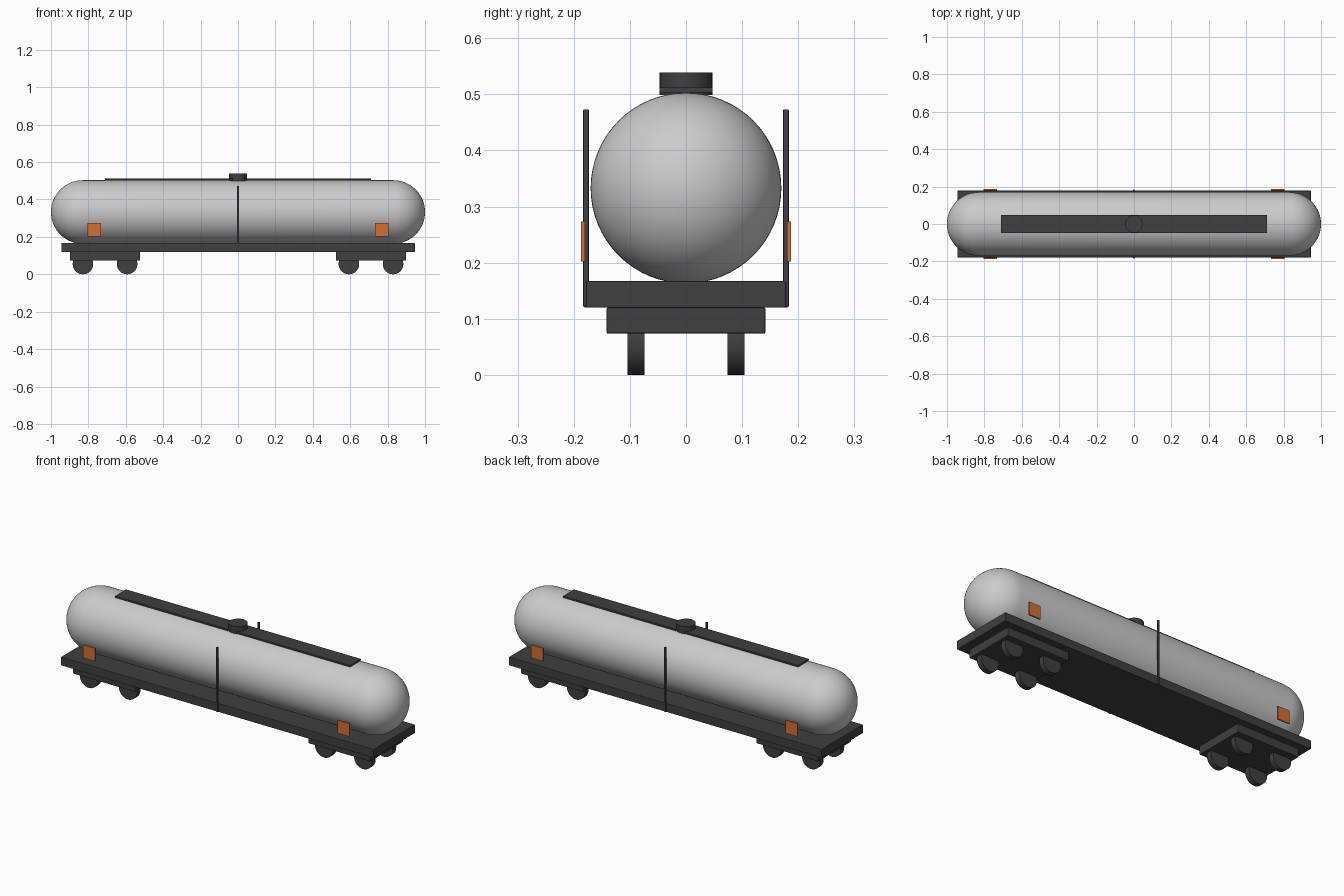
import bpy, bmesh, math
from mathutils import Matrix

if "Cube" in bpy.data.objects:
    bpy.data.objects.remove(bpy.data.objects["Cube"])


def material(name, color):
    m = bpy.data.materials.new(name)
    m.diffuse_color = color
    m.use_nodes = True
    m.node_tree.nodes["Principled BSDF"].inputs["Base Color"].default_value = m.diffuse_color
    return m


DARK = material("dark_grey", (0.05, 0.05, 0.05, 1))
ORANGE = material("orange", (0.62, 0.16, 0.04, 1))


def finish(name, bm, mat=None, bevel=0, smooth=False):
    me = bpy.data.meshes.new(name)
    bm.normal_update()
    bm.to_mesh(me)
    bm.free()
    ob = bpy.data.objects.new(name, me)
    bpy.context.collection.objects.link(ob)
    if mat:
        me.materials.append(mat)
    if bevel:
        b = ob.modifiers.new("bevel", 'BEVEL')
        b.width, b.segments = bevel, 2
    if smooth:
        bpy.ops.object.select_all(action='DESELECT')
        ob.select_set(True)
        bpy.context.view_layer.objects.active = ob
        bpy.ops.object.shade_smooth_by_angle(angle=math.radians(35))
    return ob


def box(name, center, size, mat=DARK, bevel=0):
    bm = bmesh.new()
    bmesh.ops.create_cube(bm, size=1, matrix=Matrix.Translation(center) @ Matrix.Diagonal((*size, 1)))
    return finish(name, bm, mat, bevel)


def cylinder(name, center, r, depth, axis='Z', mat=DARK):
    rot = Matrix.Rotation(math.pi / 2, 4, 'X') if axis == 'Y' else Matrix()
    bm = bmesh.new()
    bmesh.ops.create_cone(bm, cap_ends=True, segments=40, radius1=r, radius2=r, depth=depth,
                          matrix=Matrix.Translation(center) @ rot)
    return finish(name, bm, mat, smooth=True)


# tank: sphere along x, split at the equator and stretched to a capsule
R = 0.17
bm = bmesh.new()
bmesh.ops.create_uvsphere(bm, u_segments=64, v_segments=32, radius=R,
                          matrix=Matrix.Rotation(math.pi / 2, 4, 'Y'))
bmesh.ops.bisect_plane(bm, geom=bm.verts[:] + bm.edges[:] + bm.faces[:],
                       plane_co=(0, 0, 0), plane_no=(1, 0, 0), clear_inner=True)
for v in bm.verts:
    v.co.x += 1 - R
rim = [e for e in bm.edges if e.is_boundary]
new = bmesh.ops.extrude_edge_only(bm, edges=rim)["geom"]
for v in new:
    if isinstance(v, bmesh.types.BMVert):
        v.co.x = 0
bmesh.ops.mirror(bm, geom=bm.verts[:] + bm.edges[:] + bm.faces[:], axis='X', merge_dist=0.0001)
bmesh.ops.remove_doubles(bm, verts=bm.verts[:], dist=0.0001)
bmesh.ops.recalc_face_normals(bm, faces=bm.faces[:])
bmesh.ops.translate(bm, verts=bm.verts[:], vec=(0, 0, 0.333))
finish("tank", bm, smooth=True)

# underframe, roof walkway and filler hatch
box("underframe", (0, 0, 0.1435), (1.89, 0.356, 0.047), bevel=0.002)
box("walkway", (0, 0, 0.508), (1.42, 0.094, 0.009))
cylinder("hatch", (0, 0, 0.519), 0.047, 0.04)

for sx in (-1, 1):
    # bogies with two axles each
    bx = sx * 0.711
    box("bogie", (bx, 0, 0.097), (0.375, 0.283, 0.047), bevel=0.003)
    for dx in (-0.118, 0.118):
        for y in (-0.089, 0.089):
            cylinder("wheel", (bx + dx, y, 0.055), 0.055, 0.03, 'Y')
    # orange warning plates
    for sy in (-1, 1):
        box("warning_plate", (sx * 0.769, sy * 0.1835, 0.238), (0.071, 0.007, 0.071), ORANGE)

# side ladder posts
for sy in (-1, 1):
    box("ladder_post", (0, sy * 0.178, 0.297), (0.011, 0.011, 0.353), bevel=0.003)
